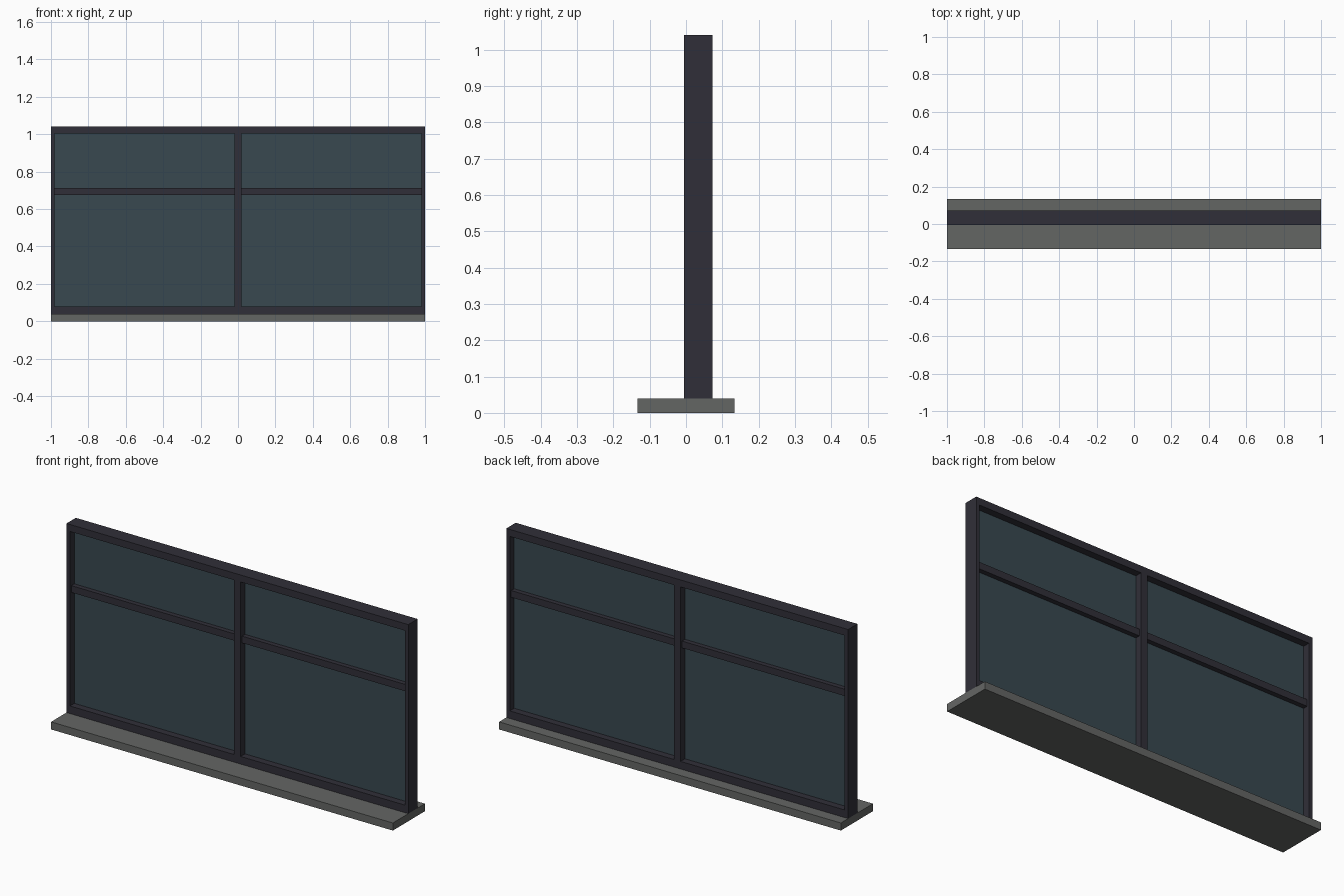
import bpy

if "Cube" in bpy.data.objects:
    bpy.data.objects.remove(bpy.data.objects["Cube"])


def material(name, rgb):
    # sRGB 0-255 to linear
    lin = [((c / 255 + 0.055) / 1.055) ** 2.4 for c in rgb]
    m = bpy.data.materials.new(name)
    m.diffuse_color = (*lin, 1)
    m.use_nodes = True
    m.node_tree.nodes["Principled BSDF"].inputs["Base Color"].default_value = m.diffuse_color
    return m


frame_mat = material("dark_frame", (48, 47, 56))
sill_mat = material("grey_sill", (100, 102, 100))
glass_mat = material("tinted_glass", (56, 72, 80))


def box(name, x, y, z, mat):
    """Box from (min, max) ranges on each axis."""
    size = [b - a for a, b in (x, y, z)]
    mid = [(a + b) / 2 for a, b in (x, y, z)]
    bpy.ops.mesh.primitive_cube_add(size=1, location=mid)
    o = bpy.context.object
    o.name = name
    o.scale = size
    bpy.ops.object.transform_apply(location=False, rotation=False, scale=True)
    o.data.materials.append(mat)
    return o


Y = (-0.005, 0.073)          # frame depth
YT = (0.007, 0.061)          # transom depth, slightly recessed
YG = (0.032, 0.036)          # glass depth
Z0, Z1 = 0.04, 1.04          # frame bottom and top
ZB, ZT = 0.08, 1.003         # opening bottom and top
TR = (0.676, 0.712)          # transom height
SW, MW = 0.02, 0.019         # stile width, half mullion width

# Sill
box("sill", (-1, 1), (-0.134, 0.134), (0, Z0), sill_mat)

# Outer frame and centre mullion
box("bottom_rail", (-1 + SW, 1 - SW), Y, (Z0, ZB), frame_mat)
box("top_rail", (-1 + SW, 1 - SW), Y, (ZT, Z1), frame_mat)
box("mullion", (-MW, MW), Y, (ZB, ZT), frame_mat)

# Stiles, transoms and panes on each side
for side, s in (("left", -1), ("right", 1)):
    box(side + "_stile", sorted((s * (1 - SW), s)), Y, (Z0, Z1), frame_mat)
    span = sorted((s * MW, s * (1 - SW)))
    box(side + "_transom", span, YT, TR, frame_mat)
    box(side + "_lower_pane", span, YG, (ZB, TR[0]), glass_mat)
    box(side + "_upper_pane", span, YG, (TR[1], ZT), glass_mat)
